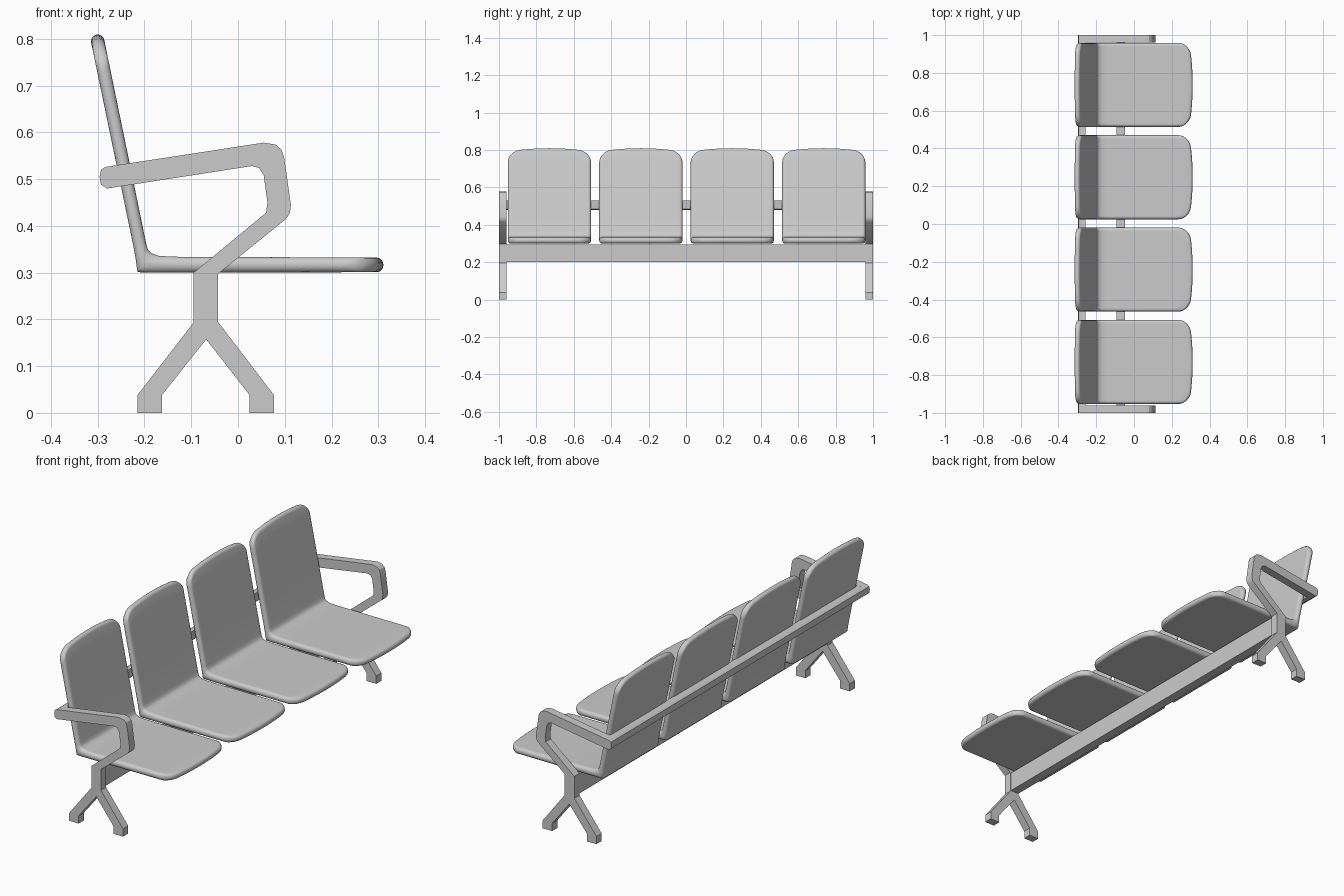
import bpy, bmesh, math
from mathutils import Vector

if "Cube" in bpy.data.objects:
    bpy.data.objects.remove(bpy.data.objects["Cube"])


def finish(name, bm, angle):
    bmesh.ops.remove_doubles(bm, verts=bm.verts, dist=1e-5)
    bmesh.ops.recalc_face_normals(bm, faces=bm.faces)
    mesh = bpy.data.meshes.new(name)
    bm.to_mesh(mesh)
    bm.free()
    ob = bpy.data.objects.new(name, mesh)
    bpy.context.collection.objects.link(ob)
    bpy.ops.object.select_all(action='DESELECT')
    ob.select_set(True)
    bpy.context.view_layer.objects.active = ob
    bpy.ops.object.shade_smooth_by_angle(angle=math.radians(angle))
    return ob


def prism(name, profile, y0, y1):
    """Extrude an x-z profile along y."""
    bm = bmesh.new()
    face = bm.faces.new([bm.verts.new((x, y0, z)) for x, z in profile])
    ext = bmesh.ops.extrude_face_region(bm, geom=[face])
    moved = [v for v in ext['geom'] if isinstance(v, bmesh.types.BMVert)]
    bmesh.ops.translate(bm, verts=moved, vec=(0, y1 - y0, 0))
    return finish(name, bm, 25)


# Side frames: forked legs, post and open armrest loop in one outline
frame = [(-.215, 0), (-.163, 0), (-.163, .038), (-.068, .157), (.025, .038),
         (.025, 0), (.077, 0), (.077, .038), (-.043, .195), (-.043, .297),
         (.103, .415), (.111, .428), (.113, .445), (.099, .545), (.093, .563),
         (.08, .574), (.055, .578), (-.284, .526), (-.293, .52), (-.296, .505),
         (-.293, .488), (-.28, .48), (.03, .528), (.045, .524), (.055, .508),
         (.063, .45), (.06, .428), (-.095, .30), (-.095, .193), (-.215, .038)]
prism("side_frame_left", frame, -1.0, -.96)
prism("side_frame_right", frame, .96, 1.0)

# Beam under the seats and rail behind the backs
prism("seat_beam", [(-.093, .20), (-.047, .20), (-.047, .295), (-.093, .295)], -.965, .965)
prism("back_rail", [(-.284, .526), (-.293, .52), (-.296, .505), (-.293, .488),
                    (-.28, .48), (-.26, .483), (-.256, .53)], -.965, .965)

# Seat shell: (inner, outer) point pairs along the bent section
BACK_TIP = ((-.289, .812), (-.317, .806))
BACK_BASE = ((-.197, .365), (-.2245, .36))
BEND = [((-.193, .350), (-.219, .330)), ((-.186, .342), (-.215, .301)),
        ((-.170, .336), (-.190, .300))]
SEAT_BASE = ((-.14, .334), (-.14, .300))
SEAT_TIP = ((.311, .332), (.311, .301))
W, L, RIM, CORNER = .2225, .45, .014, .065
STEPS = [RIM * (1 - math.cos(math.radians(a))) for a in (0, 22.5, 45, 67.5, 90)]


def roundness(d):
    d = min(d / RIM, 1)
    return math.sqrt(max(0, 1 - (1 - d) ** 2))


def end_length(y):
    """Panel length at y: gently bowed end with rounded corners."""
    k = min(1, max(0, (abs(y) - (W - CORNER)) / CORNER))
    return L - .018 * (y / W) ** 2 - CORNER * .9 * (1 - math.sqrt(1 - k * k))


def lerp_pair(a, b, t):
    return [Vector(p).lerp(Vector(q), t) for p, q in zip(a, b)]


def section(y):
    """All (inner, outer, thickness factor) rows of the shell at y."""
    le = end_length(y)
    dists = [le - s for s in STEPS] + [(le - RIM) * t for t in (.9, .75, .5, .25, 0)]
    back = [(*lerp_pair(BACK_BASE, BACK_TIP, d / L), roundness(le - d)) for d in dists]
    bend = [(Vector(i), Vector(o), 1) for i, o in BEND]
    seat = [(*lerp_pair(SEAT_BASE, SEAT_TIP, d / L), roundness(le - d)) for d in dists]
    return back + bend + seat[::-1]


def seat_shell(name, yc):
    half = [W - s for s in STEPS] + [W - .021, W - .032, W - .047, W - CORNER, .1, .05]
    ys = [-y for y in half] + [0] + half[::-1]
    bm = bmesh.new()
    top, bottom = [], []
    for y in ys:
        side = roundness(W - abs(y))
        up, low = [], []
        for inner, outer, end in section(y):
            mid = (inner + outer) / 2
            off = (inner - mid) * side * end
            for row, p in ((up, mid + off), (low, mid - off)):
                row.append(bm.verts.new((p.x, yc + y, p.y)))
        top.append(up)
        bottom.append(low)
    for g in (top, bottom):
        for a, b in zip(g, g[1:]):
            for i in range(len(a) - 1):
                bm.faces.new((a[i], a[i + 1], b[i + 1], b[i]))
    return finish(name, bm, 50)


# Four seats in a row
for n in range(4):
    seat_shell(f"seat_{n + 1}", .003 + (n - 1.5) * .489)
